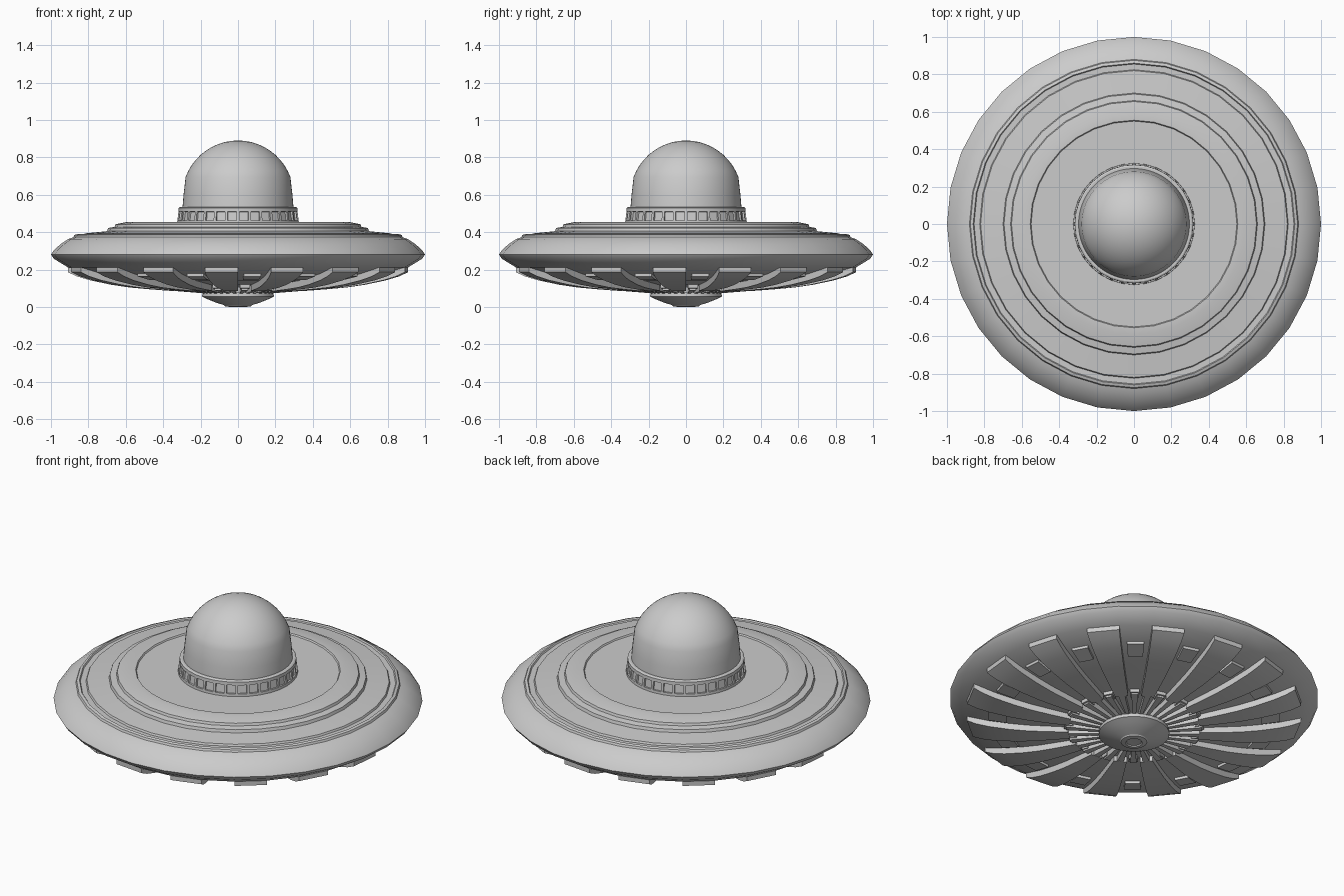
import bpy, bmesh
from math import sin, cos, pi, radians, sqrt

if "Cube" in bpy.data.objects:
    bpy.data.objects.remove(bpy.data.objects["Cube"])


def make(name, bm, angle=30):
    bmesh.ops.recalc_face_normals(bm, faces=bm.faces)
    me = bpy.data.meshes.new(name)
    bm.to_mesh(me)
    bm.free()
    ob = bpy.data.objects.new(name, me)
    bpy.context.collection.objects.link(ob)
    if angle:
        bpy.ops.object.select_all(action='DESELECT')
        ob.select_set(True)
        bpy.context.view_layer.objects.active = ob
        bpy.ops.object.shade_smooth_by_angle(angle=radians(angle))
    return ob


def lathe(profile, n=32):
    """Revolve an (r, z) profile about z; r = 0 becomes a pole."""
    bm = bmesh.new()
    rings = []
    for r, z in profile:
        if r == 0:
            rings.append([bm.verts.new((0, 0, z))] * n)
        else:
            rings.append([bm.verts.new((r * cos(2 * pi * i / n), r * sin(2 * pi * i / n), z))
                          for i in range(n)])
    for a, b in zip(rings, rings[1:]):
        for i in range(n):
            j = (i + 1) % n
            bm.faces.new(list(dict.fromkeys((a[i], a[j], b[j], b[i]))))
    return bm


def sector(bm, top, bottom, a0, a1):
    """Radial bar: strips of (r, z) points, top and bottom, between two angles."""
    def rows(a):
        return [[bm.verts.new((r * cos(a), r * sin(a), z)) for r, z in p] for p in (top, bottom)]
    (t0, b0), (t1, b1) = rows(a0), rows(a1)
    for i in range(len(top) - 1):
        for p, q in ((t0, b0), (b0, b1), (b1, t1), (t1, t0)):
            bm.faces.new((p[i], p[i + 1], q[i + 1], q[i]))
    for i in (0, -1):
        bm.faces.new((t0[i], b0[i], b1[i], t1[i]))


# Saucer hull: stepped deck, rounded rim, shallow bowl below
hull = [(0, .447), (.55, .447), (.555, .455), (.59, .455), (.655, .442), (.66, .428),
        (.695, .422), (.70, .405), (.82, .393), (.825, .382), (.855, .382), (.86, .39),
        (.875, .385), (.88, .373), (.91, .362), (.95, .335), (.985, .302), (1, .28),
        (.985, .258), (.91, .212), (.79, .178), (.68, .156), (.58, .14), (.37, .118), (.19, .105), (0, .10)]
make("saucer_hull", lathe(hull))

# Dome with slightly tapered wall and spherical cap
R, zc = .2985, .5915
t0 = .354
dome = [(.30, .44), (.297, .53), (.291, .60), (.28, .695)]
dome += [(R * cos(t0 + (pi / 2 - t0) * k / 10), zc + R * sin(t0 + (pi / 2 - t0) * k / 10))
         for k in range(1, 10)] + [(0, .89)]
make("dome", lathe(dome, 64), 40)

# Collar round the dome with a row of recessed windows
bm = lathe([(.29, .44), (.325, .44), (.325, .455), (.317, .518), (.317, .53), (.309, .535), (.29, .535)])
wins = [f for f in bm.faces if abs(f.calc_center_median().z - .4865) < .005]
bmesh.ops.recalc_face_normals(bm, faces=bm.faces)
bmesh.ops.inset_individual(bm, faces=wins, thickness=.010, depth=0)
bmesh.ops.inset_individual(bm, faces=wins, thickness=.002, depth=-.010)
make("window_collar", bm, 20)

# Sixteen wide ribs under the hull, with a small block in each gap
rad = [.91, .86, .79, .68, .58, .47, .36]
top = list(zip(rad, [.212, .205, .185, .165, .15, .14, .13]))
bot = list(zip(rad, [.186, .163, .142, .119, .104, .094, .086]))
seg = 2 * pi / 32
ribs, blocks = bmesh.new(), bmesh.new()
for k in range(16):
    a = -pi / 2 + 2 * k * seg
    sector(ribs, top, bot, a - seg, a)
    sector(blocks, [(.79, .19), (.69, .17)], [(.79, .163), (.69, .143)], a + .2 * seg, a + .8 * seg)
    sector(blocks, [(.38, .13), (.33, .125)], [(.38, .10), (.33, .093)], a + .15 * seg, a + .85 * seg)
make("under_ribs", ribs)
make("gap_blocks", blocks, 0)

# Ring of thin fins round the hub
fins = bmesh.new()
for k in range(32):
    a = -pi / 2 + (k + .5) * seg
    sector(fins, [(.37, .125), (.15, .11)], [(.37, .088), (.15, .070)], a - .25 * seg, a + .25 * seg)
make("hub_fins", fins, 0)

# Lens-shaped hub cap with a small central dimple
hub = [(0, .105), (.15, .105), (.15, .078), (.19, .076), (.192, .055), (.16, .04), (.12, .024),
       (.075, .01), (.07, .004), (.045, 0), (.04, .006), (0, .008)]
make("hub_cap", lathe(hub))
